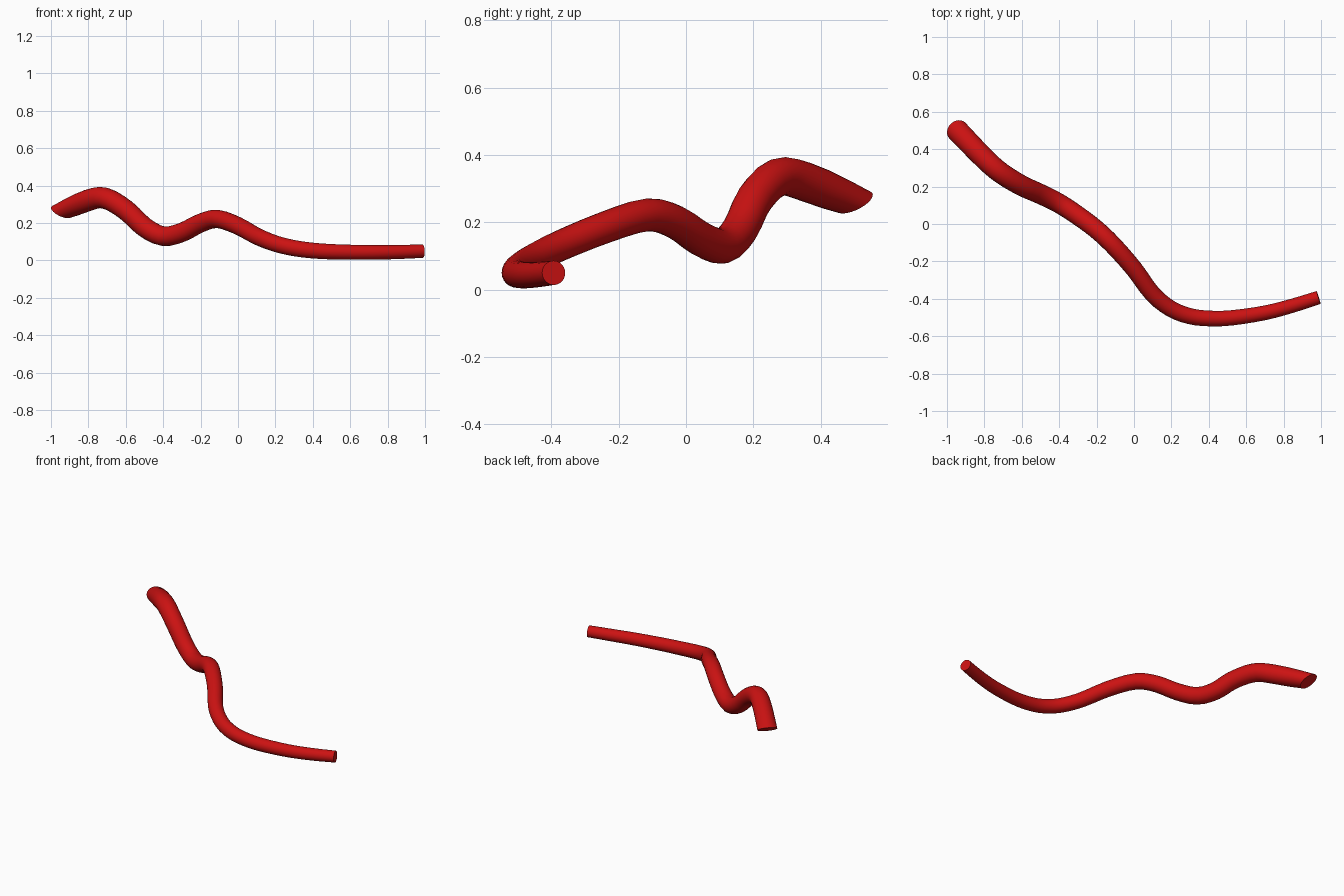
import bpy, bmesh, math
from mathutils import Vector

if "Cube" in bpy.data.objects:
    bpy.data.objects.remove(bpy.data.objects["Cube"])

SIDES, STEPS = 24, 3
R_START, R_END = 0.06, 0.036

# Centre line of the tube
path = [Vector(p) for p in [
    (-0.945, 0.50, 0.26), (-0.80, 0.35, 0.322), (-0.71, 0.272, 0.333),
    (-0.60, 0.205, 0.27), (-0.50, 0.16, 0.178), (-0.40, 0.11, 0.13),
    (-0.30, 0.045, 0.15), (-0.20, -0.03, 0.20), (-0.11, -0.115, 0.222),
    (0.0, -0.24, 0.185), (0.10, -0.375, 0.13), (0.20, -0.455, 0.09),
    (0.30, -0.493, 0.066), (0.40, -0.505, 0.053), (0.52, -0.502, 0.046),
    (0.70, -0.475, 0.043), (0.85, -0.436, 0.045), (0.987, -0.393, 0.05)]]


def smooth_path(pts, steps):
    """Catmull-Rom points through pts."""
    ext = [2 * pts[0] - pts[1]] + pts + [2 * pts[-1] - pts[-2]]
    out = []
    for a, b, c, d in zip(ext, ext[1:], ext[2:], ext[3:]):
        for i in range(steps):
            t = i / steps
            out.append(0.5 * (2 * b + (c - a) * t + (2 * a - 5 * b + 4 * c - d) * t ** 2
                              + (3 * b - a - 3 * c + d) * t ** 3))
    return out + [pts[-1]]


pts = smooth_path(path, STEPS)
n = len(pts)
lengths = [0.0]
for a, b in zip(pts, pts[1:]):
    lengths.append(lengths[-1] + (b - a).length)

# Tapered tube swept along the centre line
bm = bmesh.new()
rings = []
start_dir = Vector((0.4, -0.4, 0.83)).normalized()   # the left end is cut obliquely
for i, p in enumerate(pts):
    tangent = (pts[min(i + 1, n - 1)] - pts[max(i - 1, 0)]).normalized()
    w = max(0.0, 1 - i / STEPS)
    tangent = tangent.lerp(start_dir, w).normalized()
    side = tangent.cross(Vector((0, 0, 1))).normalized()
    up = side.cross(tangent)
    r = R_START + (R_END - R_START) * lengths[i] / lengths[-1]
    rings.append([bm.verts.new(p + r * (math.cos(a) * side + math.sin(a) * up))
                  for a in (2 * math.pi * k / SIDES for k in range(SIDES))])
for lo, hi in zip(rings, rings[1:]):
    for k in range(SIDES):
        j = (k + 1) % SIDES
        bm.faces.new((lo[k], lo[j], hi[j], hi[k])).smooth = True

# Flat end caps
for ring in (rings[0], rings[-1]):
    cap = bm.faces.new(ring)
    for e in cap.edges:
        e.smooth = False
bmesh.ops.recalc_face_normals(bm, faces=bm.faces)

mesh = bpy.data.meshes.new("curved_tube")
bm.to_mesh(mesh)
bm.free()
tube = bpy.data.objects.new("curved_tube", mesh)
bpy.context.collection.objects.link(tube)

red = bpy.data.materials.new("red")
red.diffuse_color = (0.6, 0.006, 0.006, 1)
red.use_nodes = True
red.node_tree.nodes["Principled BSDF"].inputs["Base Color"].default_value = red.diffuse_color
mesh.materials.append(red)
